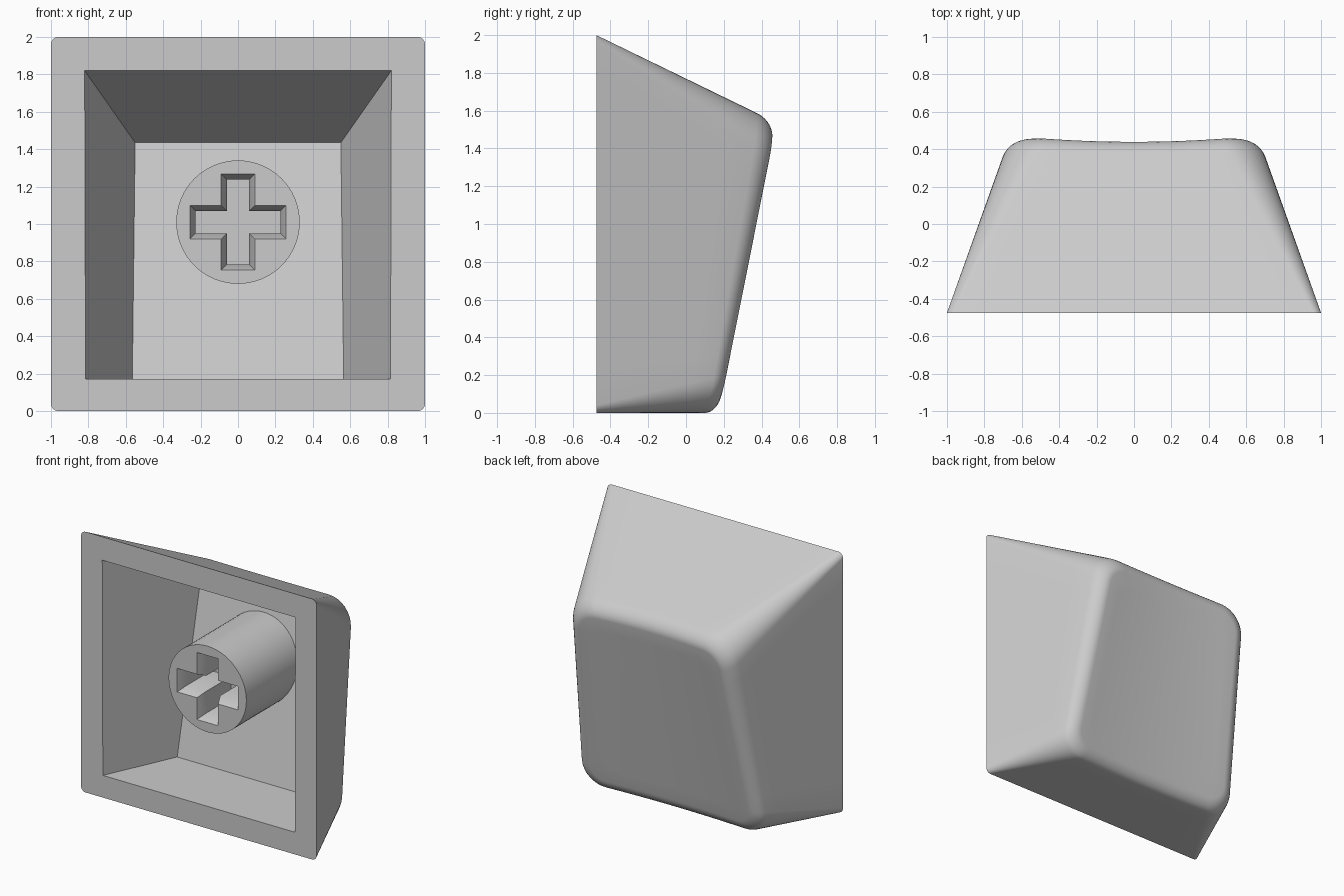
import bpy, bmesh
from math import sin, cos, pi

if "Cube" in bpy.data.objects:
    bpy.data.objects.remove(bpy.data.objects["Cube"], do_unlink=True)

FRONT = -0.475      # y of the open rim
FILLET = 0.08       # rounding around the dished face

grey = bpy.data.materials.new("light_grey_plastic")
grey.use_nodes = True
colour = (0.6, 0.6, 0.6, 1)
grey.diffuse_color = colour
grey.node_tree.nodes["Principled BSDF"].inputs["Base Color"].default_value = colour


def loft(name, rings):
    """Closed solid skinned through rings of equal point count."""
    bm = bmesh.new()
    loops = [[bm.verts.new(p) for p in ring] for ring in rings]
    n = len(loops[0])
    for a, b in zip(loops, loops[1:]):
        for i in range(n):
            j = (i + 1) % n
            bm.faces.new((a[i], a[j], b[j], b[i]))
    bm.faces.new(loops[0])
    bm.faces.new(loops[-1][::-1])
    bmesh.ops.recalc_face_normals(bm, faces=bm.faces)
    mesh = bpy.data.meshes.new(name)
    bm.to_mesh(mesh)
    bm.free()
    mesh.materials.append(grey)
    obj = bpy.data.objects.new(name, mesh)
    bpy.context.collection.objects.link(obj)
    return obj


def select(obj):
    bpy.ops.object.select_all(action='DESELECT')
    obj.select_set(True)
    bpy.context.view_layer.objects.active = obj


def carve(obj, cutter):
    mod = obj.modifiers.new("carve", 'BOOLEAN')
    mod.operation = 'DIFFERENCE'
    mod.solver = 'EXACT'
    mod.object = cutter
    select(obj)
    bpy.ops.object.modifier_apply(modifier=mod.name)
    bpy.data.objects.remove(cutter, do_unlink=True)


def shell_ring(t, inset=0.0, shrink=1.0):
    """Rounded outline at t (0 = rim, 1 = dished face)."""
    top = 2 - 0.467 * t
    r = 0.04 + 0.16 * t

    def depth(z):
        return t * (0.655 + 0.307 * z / top)

    # corner arcs, counter-clockwise from upper right
    arcs = []
    for q, (sx, sz) in enumerate([(1, 1), (-1, 1), (-1, -1), (1, -1)]):
        arc = []
        for k in range(9):
            a = (q + k / 8) * pi / 2
            z = (top - r if sz > 0 else r) + (r - inset) * sin(a)
            half = 1 - 0.357 * depth(z)
            arc.append((sx * (half - r) + (r - inset) * cos(a), z))
        arcs.append(arc)
    # straight sides, subdivided so that the dish can bend them
    flat = []
    for arc, nxt in zip(arcs, arcs[1:] + arcs[:1]):
        (x0, z0), (x1, z1) = arc[-1], nxt[0]
        flat += arc + [(x0 + (x1 - x0) * k / 10, z0 + (z1 - z0) * k / 10)
                       for k in range(1, 10)]
    ring = []
    for x, z in flat:
        x, z = x * shrink, top / 2 + (z - top / 2) * shrink
        half = 1 - 0.357 * depth(z)
        dip = 0.033 * t * max(0, 1 - (x / half) ** 2)
        ring.append((x, FRONT + depth(z) - dip, z + 0.486 * dip * z / top))
    return ring


# Outer shell: tapered walls, rounded edge, dished face
rings = [shell_ring(0.89 * k / 6) for k in range(6)]
for k in range(8):
    a = k / 7 * pi / 2
    rings.append(shell_ring(1 - FILLET * (1 - sin(a)) / 0.8, FILLET * (1 - cos(a))))
rings += [shell_ring(1, FILLET, s) for s in (0.85, 0.7, 0.55, 0.4, 0.25, 0.1, 0.01)]
shell = loft("cap_shell", rings)


# Hollow inside, its floor parallel to the dished face
def hollow_ring(k):
    wide_top, wide_low = 0.82 - 0.27 * k, 0.815 - 0.25 * k
    high, low = 1.82 - 0.385 * k, 0.17
    y_top, y_low = FRONT + 0.807 * k, FRONT + 0.545 * k
    return [(-wide_low, y_low, low), (wide_low, y_low, low),
            (wide_top, y_top, high), (-wide_top, y_top, high)]


lead = [(x, y - 0.1, z) for x, y, z in hollow_ring(0)]
carve(shell, loft("hollow_cutter", [lead, hollow_ring(0), hollow_ring(1)]))

# Round stem, its far end sunk into the sloping floor
MID, STEM_FRONT = 1.01, -0.37
circle = [(0.33 * cos(i * pi / 32), MID + 0.33 * sin(i * pi / 32)) for i in range(64)]
stem = loft("stem", [[(x, STEM_FRONT, z) for x, z in circle],
                     [(x, 0.065 + 0.207 * z, z) for x, z in circle]])


# Cross-shaped socket with a chamfered mouth
def cross_ring(y, inset):
    arm, w = 0.257 - inset, 0.09 - inset
    pts = []
    for c, s in [(1, 0), (0, 1), (-1, 0), (0, -1)]:
        for u, v in [(arm, -w), (arm, w), (w, w)]:
            pts.append((u * c - v * s, y, MID + u * s + v * c))
    return pts


carve(stem, loft("socket_cutter", [cross_ring(STEM_FRONT - 0.1, 0), cross_ring(STEM_FRONT, 0),
                                   cross_ring(STEM_FRONT + 0.07, 0.03), cross_ring(0, 0.03)]))

for obj in (shell, stem):
    select(obj)
    bpy.ops.object.shade_smooth_by_angle(angle=pi / 6)
